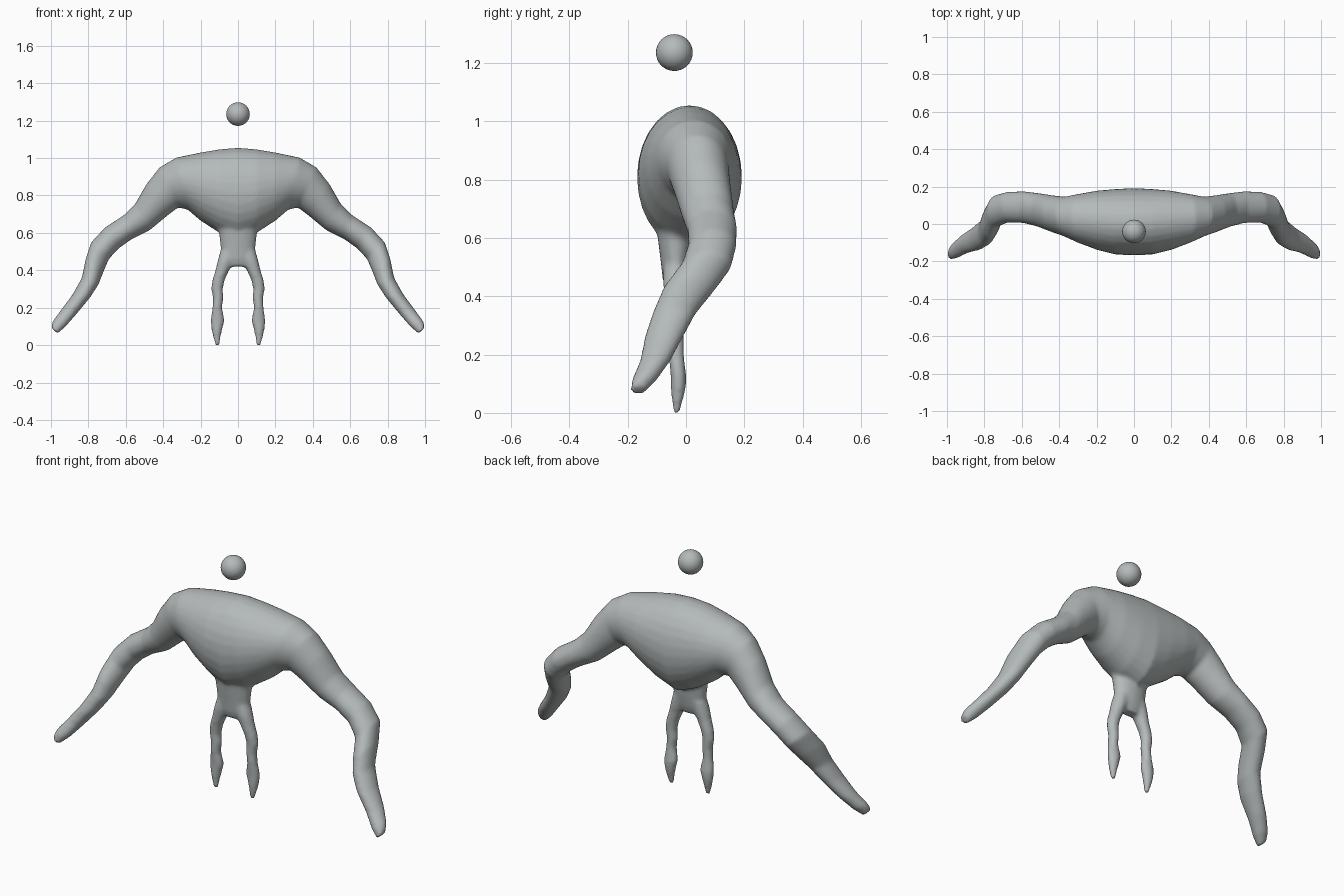
import bpy, bmesh
from math import sin, cos, pi
from mathutils import Vector

if "Cube" in bpy.data.objects:
    bpy.data.objects.remove(bpy.data.objects["Cube"])

grey = bpy.data.materials.new("cool grey")
grey.use_nodes = True
COLOUR = (0.46, 0.49, 0.49, 1)
grey.diffuse_color = COLOUR
grey.node_tree.nodes["Principled BSDF"].inputs["Base Color"].default_value = COLOUR
SIDES = 28


def loft(bm, sections):
    """Skin closed rings, each given as centre plus two half axes."""
    rings = []
    for centre, a, b in sections:
        angles = [2 * pi * i / SIDES for i in range(SIDES)]
        rings.append([bm.verts.new(centre + a * cos(t) + b * sin(t)) for t in angles])
    for r, s in zip(rings, rings[1:]):
        for i in range(SIDES):
            j = (i + 1) % SIDES
            bm.faces.new((r[i], r[j], s[j], s[i]))
    bm.faces.new(rings[0])
    bm.faces.new(rings[-1])


def upright(rows, side=1):
    """Level rings: centre x, y, z, half width, half depth."""
    return [(Vector((side * x, y, z)), Vector((w, 0, 0)), Vector((0, d, 0)))
            for x, y, z, w, d in rows]


# Shoulder to hand: upper edge x, z; lower edge x, z; centre y; half depth
arm = [
    (0, 1.055, 0, .56, .012, .18),
    (.1, 1.047, .1, .60, .012, .175),
    (.2, 1.03, .2, .665, .02, .158),
    (.33, 1.003, .27, .725, .03, .13),
    (.42, .95, .32, .735, .04, .106),
    (.49, .86, .38, .69, .055, .098),
    (.55, .755, .47, .615, .075, .09),
    (.61, .695, .57, .565, .09, .085),
    (.71, .63, .64, .515, .09, .082),
    (.785, .55, .69, .46, .07, .085),
    (.815, .46, .72, .39, .01, .088),
    (.835, .36, .745, .325, -.04, .074),
    (.885, .27, .79, .255, -.075, .066),
    (.945, .19, .86, .17, -.105, .052),
    (.99, .13, .92, .10, -.142, .042),
    (1.0, .095, .965, .06, -.165, .026),
]
waist = [
    (0, -.02, .74, .16, .10), (0, -.03, .66, .125, .075),
    (0, -.035, .60, .102, .062), (0, -.035, .52, .093, .052),
    (0, -.037, .46, .092, .043), (0, -.038, .42, .075, .03),
]
leg = [
    (.05, -.035, .50, .045, .042), (.066, -.038, .45, .043, .042),
    (.084, -.038, .40, .037, .036), (.105, -.036, .345, .033, .032),
    (.112, -.034, .30, .031, .028), (.106, -.034, .25, .028, .027),
    (.111, -.034, .20, .026, .027), (.109, -.026, .13, .038, .027),
    (.113, -.026, .085, .029, .026), (.113, -.030, .04, .02, .019),
    (.11, -.033, .0, .011, .011),
]

# Body: both arms and the torso as one skin, with waist and legs blended in
bm = bmesh.new()
span = [(-ux, uz, -lx, lz, y, d) for ux, uz, lx, lz, y, d in arm[:0:-1]] + arm
loft(bm, [(Vector(((ux + lx) / 2, y, (uz + lz) / 2)),
           Vector(((ux - lx) / 2, 0, (uz - lz) / 2)), Vector((0, d, 0)))
          for ux, uz, lx, lz, y, d in span])
loft(bm, upright(waist))
for side in (1, -1):
    start = len(bm.faces)
    loft(bm, upright(leg, side))
bmesh.ops.recalc_face_normals(bm, faces=bm.faces)
mesh = bpy.data.meshes.new("body")
bm.to_mesh(mesh)
bm.free()
body = bpy.data.objects.new("body", mesh)
bpy.context.collection.objects.link(body)
mesh.materials.append(grey)

remesh = body.modifiers.new("blend", 'REMESH')
remesh.mode = 'VOXEL'
remesh.voxel_size = 0.01
remesh.use_smooth_shade = True
smooth = body.modifiers.new("soften", 'SMOOTH')
smooth.factor = 0.5
smooth.iterations = 6

# Floating ball above the body
bpy.ops.mesh.primitive_uv_sphere_add(segments=32, ring_count=16, radius=0.063,
                                     location=(0, -.04, 1.235))
ball = bpy.context.object
ball.name = "floating_ball"
ball.data.materials.append(grey)
bpy.ops.object.shade_smooth()
